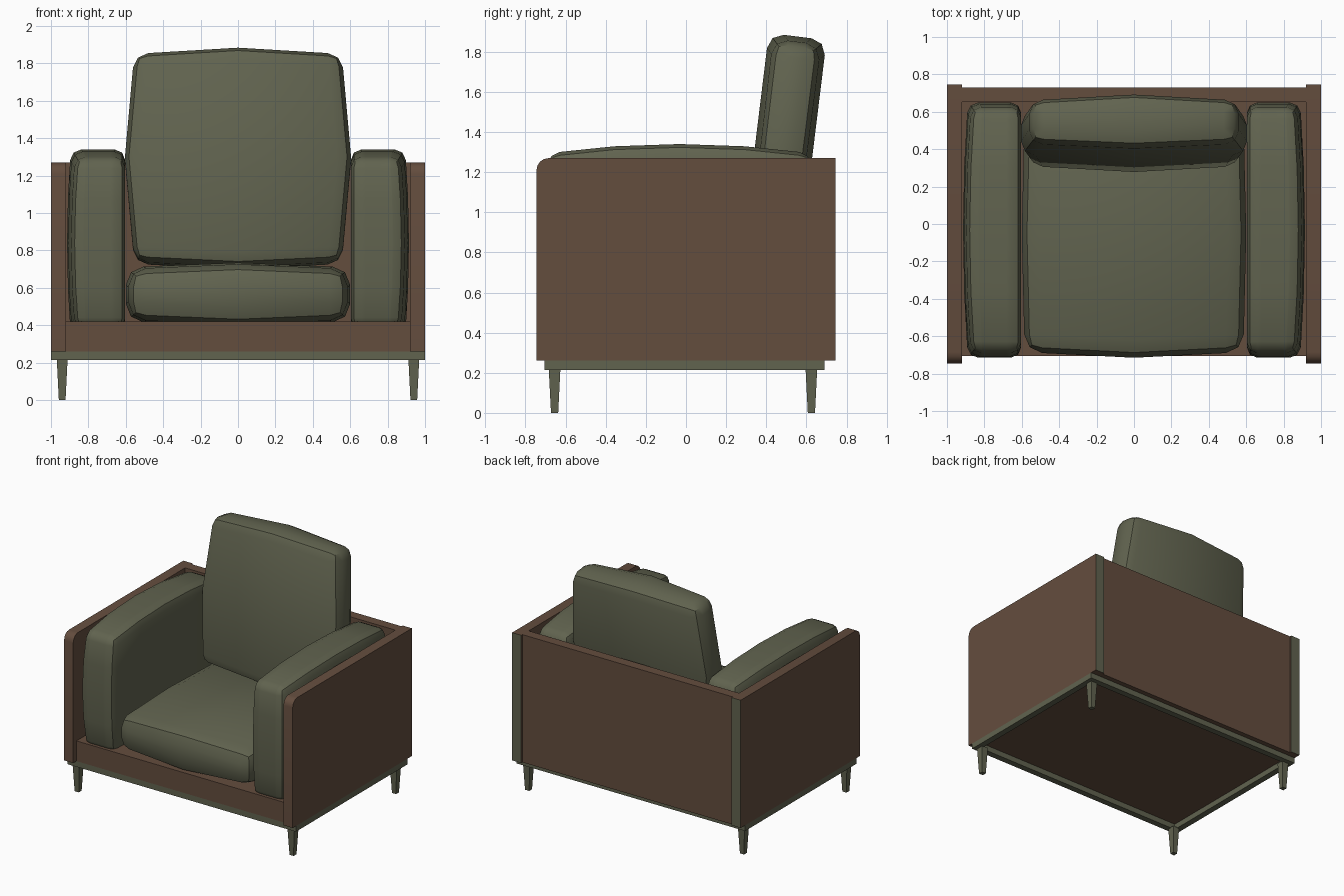
import bpy, bmesh, math
from mathutils import Vector, Matrix

if "Cube" in bpy.data.objects:
    bpy.data.objects.remove(bpy.data.objects["Cube"])


def material(name, rgb):
    m = bpy.data.materials.new(name)
    m.diffuse_color = (*rgb, 1.0)
    m.use_nodes = True
    m.node_tree.nodes["Principled BSDF"].inputs["Base Color"].default_value = m.diffuse_color
    return m


GREEN = material("olive green", (0.119, 0.125, 0.078))
BROWN = material("walnut brown", (0.127, 0.074, 0.048))


def finish(name, bm, mats, smooth=None):
    bmesh.ops.recalc_face_normals(bm, faces=bm.faces[:])
    mesh = bpy.data.meshes.new(name)
    bm.to_mesh(mesh)
    bm.free()
    ob = bpy.data.objects.new(name, mesh)
    bpy.context.collection.objects.link(ob)
    for m in mats:
        mesh.materials.append(m)
    if smooth:
        bpy.ops.object.select_all(action='DESELECT')
        ob.select_set(True)
        bpy.context.view_layer.objects.active = ob
        bpy.ops.object.shade_smooth_by_angle(angle=math.radians(smooth))
    return ob


def box_bm(lo, hi):
    lo, hi = Vector(lo), Vector(hi)
    bm = bmesh.new()
    bmesh.ops.create_cube(bm, size=1)
    for v in bm.verts:
        v.co = Vector([(lo[i] + hi[i]) / 2 + v.co[i] * (hi[i] - lo[i]) for i in range(3)])
    return bm


def box(name, lo, hi, mat):
    return finish(name, box_bm(lo, hi), [mat])


def cushion(name, lo, hi, pinch, bevel, cuts=1, tilt=0, side=0):
    """Puffed box; pinch[i][j] pulls the i-faces in towards the ends of axis j.
    side = +1/-1 keeps the inward x face flat (arm cushions)."""
    bm = bmesh.new()
    bmesh.ops.create_cube(bm, size=2)
    bmesh.ops.subdivide_edges(bm, edges=bm.edges[:], cuts=cuts, use_grid_fill=True)
    half = [(hi[i] - lo[i]) / 2 for i in range(3)]
    mid = Vector([(hi[i] + lo[i]) / 2 for i in range(3)])
    for v in bm.verts:
        p = v.co.copy()
        q = []
        for i in range(3):
            pull = sum(pinch[i][j] * p[j] ** 2 for j in range(3) if j != i)
            if i == 0 and side and p.x * side < 0:
                pull = 0.0
            q.append(p[i] * (half[i] - pull))
        v.co = q
    bm.normal_update()
    sharp = [e for e in bm.edges if e.calc_face_angle(0) > math.radians(50)]
    bmesh.ops.bevel(bm, geom=sharp, offset=bevel, segments=2, profile=0.5,
                    affect='EDGES', clamp_overlap=True)
    bm.transform(Matrix.Translation(mid) @ Matrix.Rotation(math.radians(tilt), 4, 'X'))
    return finish(name, bm, [GREEN], smooth=40)


# wooden shell: side panels with a rounded front corner and green rear edge
for s, tag in ((-1, "left"), (1, "right")):
    xs = sorted((s * 0.92, s * 1.0))
    bm = box_bm((xs[0], -0.745, 0.26), (xs[1], 0.745, 1.27))
    corner = [e for e in bm.edges if all(v.co.y < 0 and v.co.z > 1 for v in e.verts)]
    bmesh.ops.bevel(bm, geom=corner, offset=0.06, segments=4, profile=0.5, affect='EDGES')
    bm.normal_update()
    for f in bm.faces:
        f.material_index = 1 if f.normal.y > 0.9 else 0
    finish("side_panel_" + tag, bm, [BROWN, GREEN], smooth=35)

box("back_panel", (-0.92, 0.652, 0.26), (0.92, 0.73, 1.27), BROWN)
box("base_box", (-0.92, -0.705, 0.26), (0.92, 0.652, 0.42), BROWN)

# metal base frame
box("frame_front", (-1.0, -0.705, 0.215), (1.0, -0.655, 0.26), GREEN)
box("frame_back", (-1.0, 0.64, 0.215), (1.0, 0.69, 0.26), GREEN)
for s, tag in ((-1, "left"), (1, "right")):
    xs = sorted((s * 0.95, s * 1.0))
    box("frame_" + tag, (xs[0], -0.655, 0.215), (xs[1], 0.64, 0.26), GREEN)

# tapered legs
for x, xtag in ((-0.94, "left"), (0.94, "right")):
    for y, ytag in ((-0.655, "front"), (0.625, "back")):
        bm = box_bm((x - 0.029, y - 0.029, 0), (x + 0.029, y + 0.029, 0.22))
        for v in bm.verts:
            if v.co.z < 0.1:
                v.co.x = x + (v.co.x - x) * 0.62
                v.co.y = y + (v.co.y - y) * 0.62
        finish(f"leg_{ytag}_{xtag}", bm, [GREEN])

# cushions
cushion("seat_cushion", (-0.60, -0.715, 0.395), (0.60, 0.62, 0.735),
        ((0, 0.015, 0), (0.03, 0, 0), (0.025, 0.01, 0)), 0.095)
cushion("back_cushion", (-0.605, 0.34, 0.70), (0.605, 0.63, 1.88),
        ((0, 0, 0.05), (0.028, 0, 0), (0.03, 0, 0)), 0.075, tilt=-7)
for s, tag in ((-1, "left"), (1, "right")):
    xs = sorted((s * 0.603, s * 0.914))
    cushion("arm_cushion_" + tag, (xs[0], -0.715, 0.34), (xs[1], 0.65, 1.34),
            ((0, 0.025, 0.02), (0, 0, 0.03), (0, 0.045, 0)), 0.075, cuts=3, side=s)
